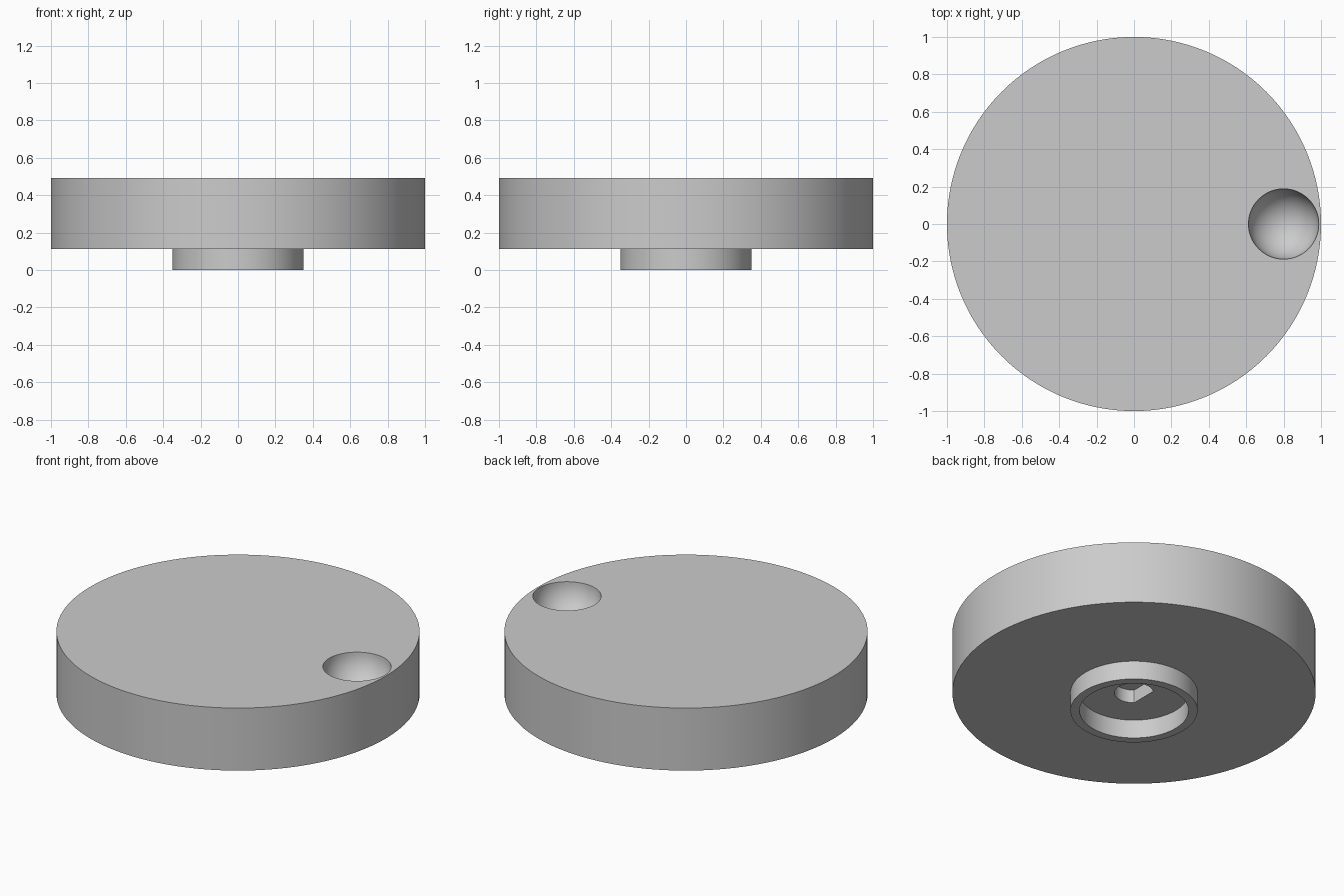
import bpy, bmesh, math
from mathutils import Vector

if "Cube" in bpy.data.objects:
    bpy.data.objects.remove(bpy.data.objects["Cube"], do_unlink=True)

BASE, TOP = 0.113, 0.493          # underside and top of the disc
COLLAR_OUT, COLLAR_IN = 0.35, 0.30

grey = bpy.data.materials.new("plain grey")
grey.use_nodes = True
grey.diffuse_color = (0.6, 0.6, 0.6, 1)
grey.node_tree.nodes["Principled BSDF"].inputs["Base Color"].default_value = (0.6, 0.6, 0.6, 1)


def select_only(obj):
    bpy.ops.object.select_all(action="DESELECT")
    obj.select_set(True)
    bpy.context.view_layer.objects.active = obj


def finish(obj):
    select_only(obj)
    bpy.ops.object.shade_smooth_by_angle(angle=math.radians(30))


def mesh_object(name, bm):
    bmesh.ops.recalc_face_normals(bm, faces=bm.faces)
    mesh = bpy.data.meshes.new(name)
    bm.to_mesh(mesh)
    bm.free()
    mesh.materials.append(grey)
    obj = bpy.data.objects.new(name, mesh)
    bpy.context.collection.objects.link(obj)
    return obj


def prism(name, outline, z0, z1):
    """Extrude a flat outline from z0 up to z1."""
    bm = bmesh.new()
    face = bm.faces.new([bm.verts.new((x, y, z0)) for x, y in outline])
    result = bmesh.ops.extrude_face_region(bm, geom=[face])
    for v in result["geom"]:
        if isinstance(v, bmesh.types.BMVert):
            v.co.z = z1
    return mesh_object(name, bm)


def circle(radius, count):
    return [(radius * math.cos(math.tau * i / count),
             radius * math.sin(math.tau * i / count)) for i in range(count)]


def cut(target, cutter):
    """Subtract the cutter, then discard it."""
    cutter.hide_render = True
    mod = target.modifiers.new("cut", "BOOLEAN")
    mod.operation = "DIFFERENCE"
    mod.solver = "EXACT"
    mod.object = cutter
    select_only(target)
    bpy.ops.object.modifier_apply(modifier=mod.name)
    bpy.data.objects.remove(cutter, do_unlink=True)


# Main disc
disc = prism("dial_disc", circle(1.0, 128), BASE, TOP)

# Round finger dimple near the right-hand rim
bm = bmesh.new()
bmesh.ops.create_uvsphere(bm, u_segments=64, v_segments=32, radius=0.188)
bmesh.ops.translate(bm, verts=bm.verts, vec=Vector((0.8, 0, TOP + 0.0005)))
cut(disc, mesh_object("dimple_cutter", bm))

# Shaft socket in the underside, round with one flat side
flat = -0.07
socket = [(max(x, flat), y) for x, y in circle(0.108, 64)]
cut(disc, prism("socket_cutter", socket, BASE - 0.05, BASE + 0.08))
finish(disc)

# Collar ring below the disc
bm = bmesh.new()
profile = [(COLLAR_OUT, BASE), (COLLAR_OUT, 0), (COLLAR_IN, 0), (COLLAR_IN, BASE)]
verts = [bm.verts.new((r, 0, z)) for r, z in profile]
edges = [bm.edges.new(pair) for pair in zip(verts, verts[1:])]
bmesh.ops.spin(bm, geom=verts + edges, cent=(0, 0, 0), axis=(0, 0, 1),
               angle=math.tau, steps=96, use_merge=True)
bmesh.ops.remove_doubles(bm, verts=bm.verts, dist=0.0001)
# Make the lowest faces point down so the open ring is outward-facing
collar = mesh_object("collar_ring", bm)
if any(p.normal.z > 0.5 for p in collar.data.polygons):
    collar.data.flip_normals()
finish(collar)
